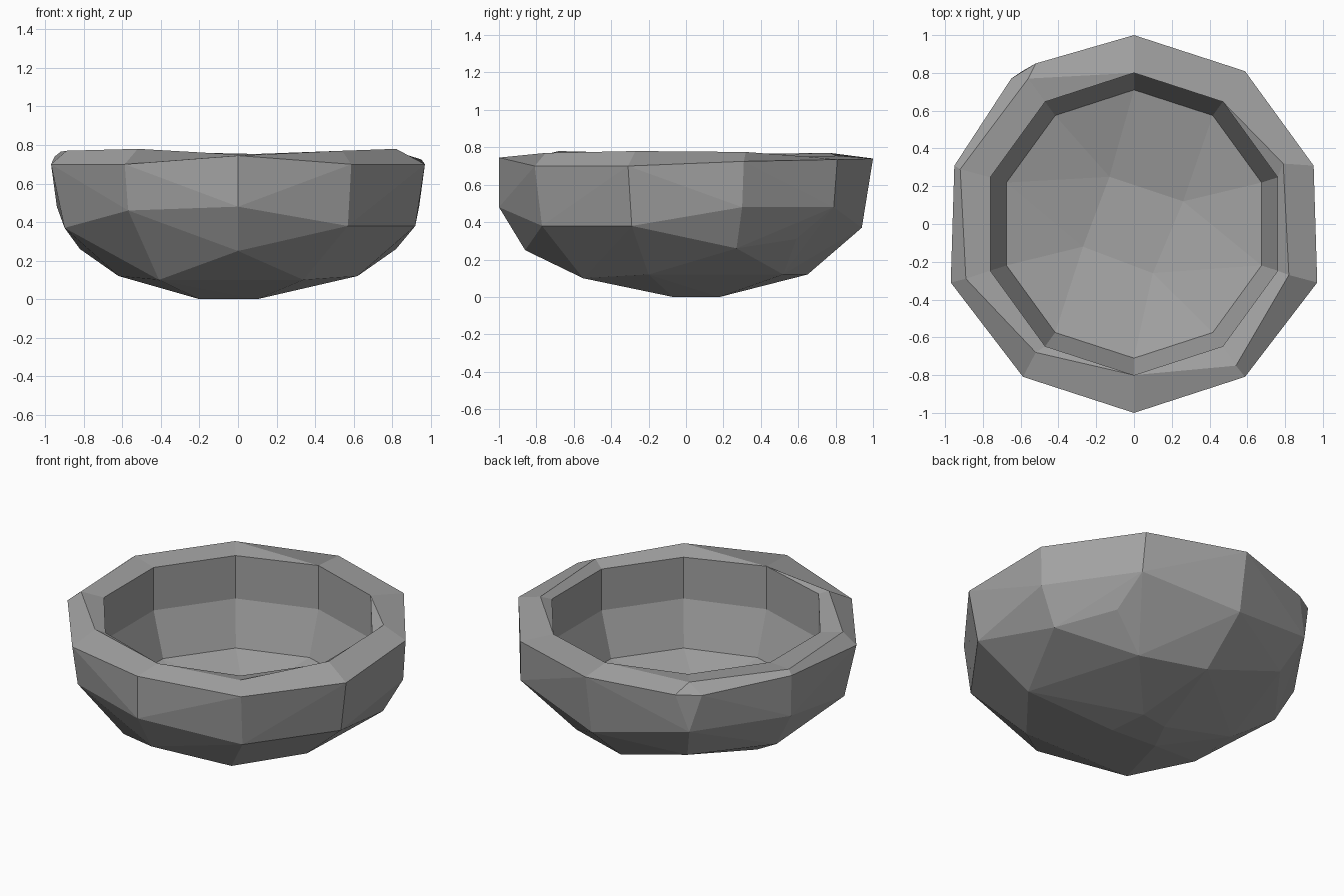
import bpy
import bmesh
from math import sin, cos, radians

cube = bpy.data.objects.get("Cube")
if cube:
    bpy.data.objects.remove(cube, do_unlink=True)

stone = bpy.data.materials.new("grey stone")
stone.use_nodes = True
grey = (0.36, 0.36, 0.36, 1)
stone.diffuse_color = grey
stone.node_tree.nodes["Principled BSDF"].inputs["Base Color"].default_value = grey


def ring(radius, heights):
    """Ten points round the bowl, starting at the front and going to +x."""
    return [(radius * cos(radians(36 * k - 90)), radius * sin(radians(36 * k - 90)), z)
            for k, z in enumerate(heights)]


def cup(bm, rim, others, inside):
    """Convex faceted cup below a rim; the lid over the rim is left open."""
    top = [bm.verts.new(p) for p in rim]
    verts = top + [bm.verts.new(p) for p in others]
    faces = [f for f in bmesh.ops.convex_hull(bm, input=verts)["geom"]
             if isinstance(f, bmesh.types.BMFace)]
    lid = [f for f in faces if f.normal.z > 0 and all(v in top for v in f.verts)]
    shell = [f for f in faces if f not in lid]
    bmesh.ops.delete(bm, geom=lid, context='FACES')
    if inside:
        bmesh.ops.reverse_faces(bm, faces=shell)


def band(bm, outer, inner):
    """Faces between two matching rings; repeated points give triangles."""
    n = len(outer)
    for i in range(n):
        j = (i + 1) % n
        corners = list(dict.fromkeys([outer[i], outer[j], inner[j], inner[i]]))
        if len(corners) > 2:
            bm.faces.new([bm.verts.new(p) for p in corners])


# Outer rim, with two points at the chipped back corner
outer_rim = ring(1, [.745, .7, .7, .725, .735, .74, 0, .74, .7, .7])
outer_rim[2] = (.97, -.31, .70)
outer_rim[8] = (-.97, -.31, .70)
outer_rim[6:7] = [(-.52, .85, .71), (-.65, .77, .71)]

# Rounded body below the rim: belly, lower belly, base edge, foot
belly = [(0, -1, .48), (.57, -.77, .38), (.92, -.29, .38), (.94, .3, .48), (.6, .79, .48),
         (0, .94, .37), (-.59, .81, .48), (-.94, .3, .48), (-.9, -.29, .37), (-.57, -.78, .46)]
lower = [(0, -.86, .25), (.82, .27, .26), (.62, .59, .31), (-.5, .7, .27), (-.82, .27, .26)]
base = [(-.41, -.55, .1), (.34, -.55, .1), (.62, -.2, .12), (.4, .52, .12),
        (0, .65, .12), (-.6, .15, .12), (-.62, -.2, .12)]
foot = [(-.2, -.05, 0), (.1, -.07, 0), (.08, .18, 0), (-.1, .15, 0)]

# Hollow: upright wall, sloping wall, shallow floor
inner_rim = ring(.8, [.75, .74, .74, .74, .75, .755, .75, .75, .75, .76])
wall_foot = ring(.8, [.48] * 10)
floor_edge = ring(.71, [.21] * 10)
floor = [(-.13, .25, .1), (.26, .12, .1), (.1, -.26, .1), (-.27, -.12, .1)]

# Uneven crest along the rim
crest = list(inner_rim)
crest[1:4] = [(.54, -.75, .77), (.82, -.27, .78), (.79, .32, .775)]
crest[6:] = [(-.56, .77, .77), (-.92, .29, .765), (-.89, -.29, .77), (-.52, -.68, .78)]


def doubled(points):
    return points[:7] + points[6:]


bm = bmesh.new()
cup(bm, outer_rim, belly + lower + base + foot, False)
cup(bm, wall_foot, floor_edge + floor, True)
band(bm, outer_rim, doubled(crest))
band(bm, crest, inner_rim)
band(bm, inner_rim, wall_foot)
bmesh.ops.remove_doubles(bm, verts=bm.verts, dist=.0005)
bmesh.ops.delete(bm, geom=[v for v in bm.verts if not v.link_faces], context='VERTS')
bmesh.ops.recalc_face_normals(bm, faces=bm.faces)

mesh = bpy.data.meshes.new("bowl")
bm.to_mesh(mesh)
bm.free()
mesh.materials.append(stone)
bowl = bpy.data.objects.new("bowl", mesh)
bpy.context.collection.objects.link(bowl)
